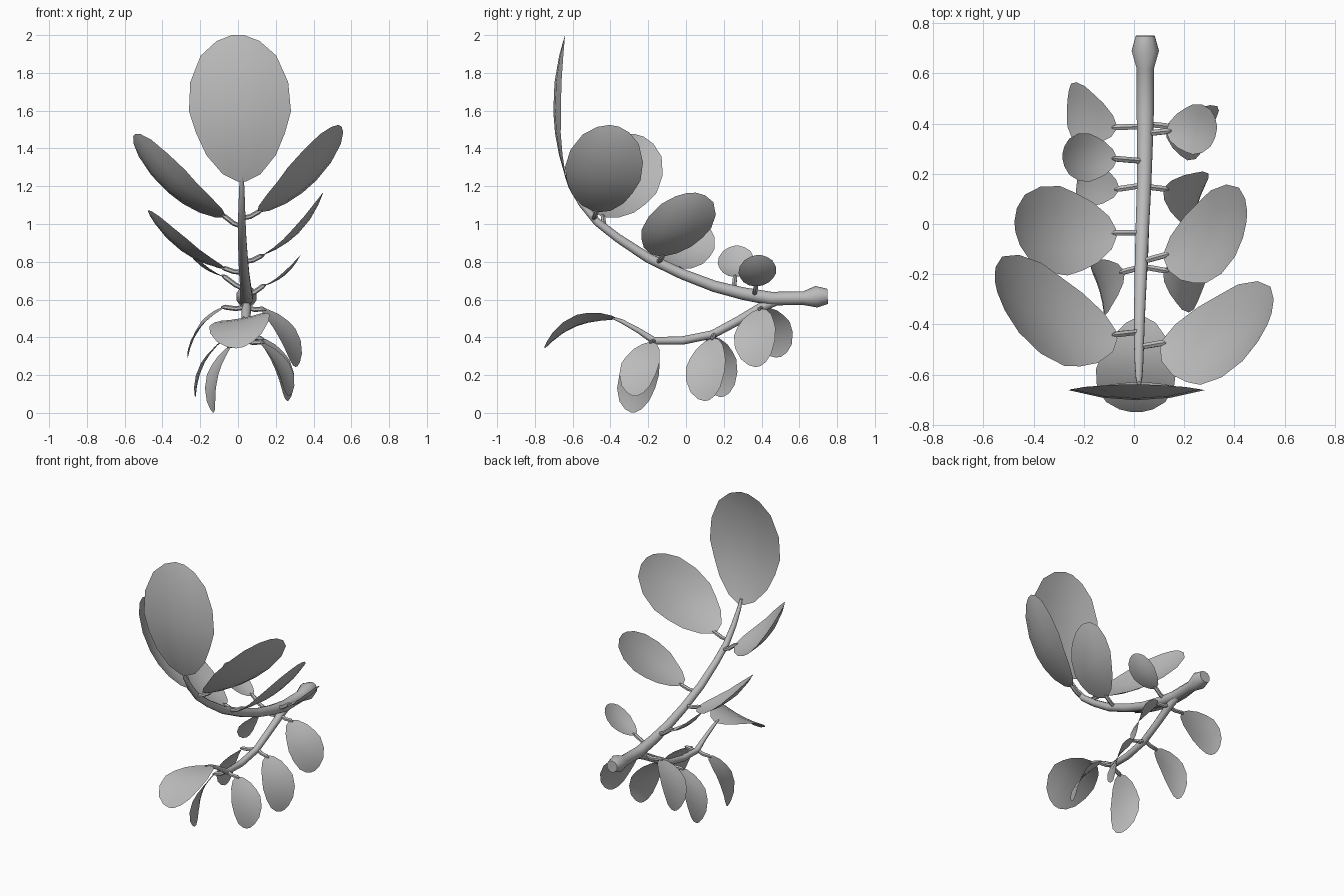
import bpy, bmesh, math
from mathutils import Vector as V

grey = bpy.data.materials.new("plant grey")
grey.diffuse_color = (0.5, 0.5, 0.5, 1)


def finish(name, bm, smooth_angle=50):
    me = bpy.data.meshes.new(name)
    bmesh.ops.recalc_face_normals(bm, faces=bm.faces)
    bm.to_mesh(me)
    bm.free()
    me.materials.append(grey)
    ob = bpy.data.objects.new(name, me)
    bpy.context.collection.objects.link(ob)
    bpy.ops.object.select_all(action='DESELECT')
    ob.select_set(True)
    bpy.context.view_layer.objects.active = ob
    bpy.ops.object.shade_smooth_by_angle(angle=math.radians(smooth_angle))
    return ob


def tube(name, path, sides=8):
    """Loft rings along (x, y, z, radius) points."""
    bm = bmesh.new()
    pts = [V(p[:3]) for p in path]
    rings = []
    for i, p in enumerate(pts):
        d = (pts[min(i + 1, len(pts) - 1)] - pts[max(i - 1, 0)]).normalized()
        a = d.cross(V((1, 0, 0)) if abs(d.x) < 0.7 else V((0, 1, 0))).normalized()
        b = d.cross(a)
        r = path[i][3]
        rings.append([bm.verts.new(p + r * (a * math.cos(k * math.tau / sides)
                      + b * math.sin(k * math.tau / sides))) for k in range(sides)])
    for r0, r1 in zip(rings, rings[1:]):
        for k in range(sides):
            m = (k + 1) % sides
            bm.faces.new((r0[k], r0[m], r1[m], r1[k]))
    bm.faces.new(rings[0])
    bm.faces.new(rings[-1])
    return finish(name, bm)


# Half-width of the egg-shaped leaf along its length
OUTLINE = [(0.0, 0.08), (0.05, 0.37), (0.18, 0.68), (0.33, 0.87), (0.48, 1.0),
           (0.68, 0.96), (0.86, 0.74), (0.96, 0.42), (1.0, 0.12)]
COLS = (-1, -0.5, 0, 0.5, 1)


def leaf(name, base, tip, half, bend, cup):
    """Curved blade: bend arcs the midrib, cup lifts the edges."""
    base, tip, half = V(base), V(tip), V(half)
    n = (tip - base).cross(half).normalized()
    if n.z < 0:
        n = -n
    bm = bmesh.new()
    rows = []
    for t, w in OUTLINE:
        mid = base.lerp(tip, t) + n * bend * 4 * t * (1 - t)
        rows.append([bm.verts.new(mid + half * (w * u) + n * cup * (w * u) ** 2)
                     for u in COLS])
    for r0, r1 in zip(rows, rows[1:]):
        for k in range(len(COLS) - 1):
            bm.faces.new((r0[k], r0[k + 1], r1[k + 1], r1[k]))
    return finish(name, bm, 80)


def stalk(name, start, end):
    s, e = V(start), V(end)
    m = s.lerp(e, 0.5) - V((0, 0, 0.008))
    d = (e - s).normalized() * 0.02
    tube(name, [(*s, 0.012), (*m, 0.013), (*e, 0.013), (*(e + d), 0.004)], 6)


# Upper branch with the knob at its cut end
tube("upper_branch", [
    (0.045, 0.75, 0.617, 0.040), (0.045, 0.69, 0.615, 0.057), (0.045, 0.62, 0.607, 0.036),
    (0.045, 0.45, 0.605, 0.036), (0.043, 0.30, 0.632, 0.033), (0.04, 0.15, 0.67, 0.030),
    (0.033, -0.02, 0.735, 0.028), (0.027, -0.20, 0.82, 0.026), (0.022, -0.36, 0.925, 0.023),
    (0.02, -0.47, 1.01, 0.021), (0.02, -0.55, 1.105, 0.018), (0.02, -0.61, 1.20, 0.014),
    (0.02, -0.635, 1.26, 0.008)], 10)

# Lower branch
tube("lower_branch", [
    (0.045, 0.50, 0.60, 0.022), (0.045, 0.40, 0.56, 0.025), (0.042, 0.28, 0.49, 0.023),
    (0.04, 0.14, 0.415, 0.022), (0.038, -0.02, 0.383, 0.022), (0.035, -0.17, 0.382, 0.020),
    (0.033, -0.25, 0.435, 0.014), (0.03, -0.34, 0.485, 0.011), (0.03, -0.40, 0.508, 0.005)], 8)

# End leaves
leaf("upper_end_leaf", (0.02, -0.63, 1.225), (0, -0.64, 2.0), (0.27, 0, 0), -0.068, 0.04)
leaf("lower_end_leaf", (0.03, -0.37, 0.50), (0.01, -0.75, 0.345), (0.16, 0, 0.03), 0.055, 0.015)

# Side leaves: name, stalk start on the branch, leaf base, tip, half-width vector
UP = [
    ("upper_front_right", (0.02, -0.49, 1.03), (0.11, -0.475, 1.065), (0.54, -0.38, 1.52), (0.075, 0.20, -0.035)),
    ("upper_front_left", (0.02, -0.43, 0.985), (-0.07, -0.44, 1.04), (-0.55, -0.25, 1.47), (-0.045, 0.205, -0.06)),
    ("upper_middle_right", (0.03, -0.15, 0.80), (0.12, -0.125, 0.83), (0.45, 0.03, 1.165), (0.01, 0.185, 0.005)),
    ("upper_middle_left", (0.03, -0.035, 0.745), (-0.07, -0.035, 0.765), (-0.475, -0.01, 1.07), (-0.015, 0.178, -0.025)),
    ("upper_back_right", (0.045, 0.36, 0.625), (0.13, 0.37, 0.67), (0.33, 0.385, 0.835), (0, 0.1, 0)),
    ("upper_back_left", (0.045, 0.25, 0.65), (-0.07, 0.26, 0.72), (-0.285, 0.27, 0.885), (0, 0.097, 0)),
]
DOWN = [
    ("lower_back_right", (0.045, 0.40, 0.56), (0.13, 0.39, 0.55), (0.31, 0.38, 0.245), (0.045, 0.11, 0.02)),
    ("lower_back_left", (0.045, 0.39, 0.56), (-0.07, 0.385, 0.56), (-0.265, 0.49, 0.295), (0.01, 0.115, 0.02)),
    ("lower_middle_right", (0.04, 0.15, 0.42), (0.12, 0.14, 0.395), (0.265, 0.11, 0.065), (0.04, 0.105, 0.02)),
    ("lower_middle_left", (0.04, 0.155, 0.42), (-0.06, 0.14, 0.40), (-0.225, 0.19, 0.085), (0.01, 0.1, 0.01)),
    ("lower_front_right", (0.035, -0.17, 0.385), (0.12, -0.185, 0.375), (0.27, -0.27, 0.09), (0.04, 0.1, 0)),
    ("lower_front_left", (0.035, -0.17, 0.385), (-0.04, -0.19, 0.355), (-0.13, -0.28, 0.003), (-0.03, 0.105, 0)),
]
for group, bend, cup in ((UP, -0.07, 0.04), (DOWN, 0.04, 0.012)):
    for name, start, base, tip, half in group:
        size = (V(tip) - V(base)).length / (0.6 if group is UP else 0.35)
        stalk(name + "_stalk", start, base)
        leaf(name + "_leaf", base, tip, half, bend * size, cup * size)
